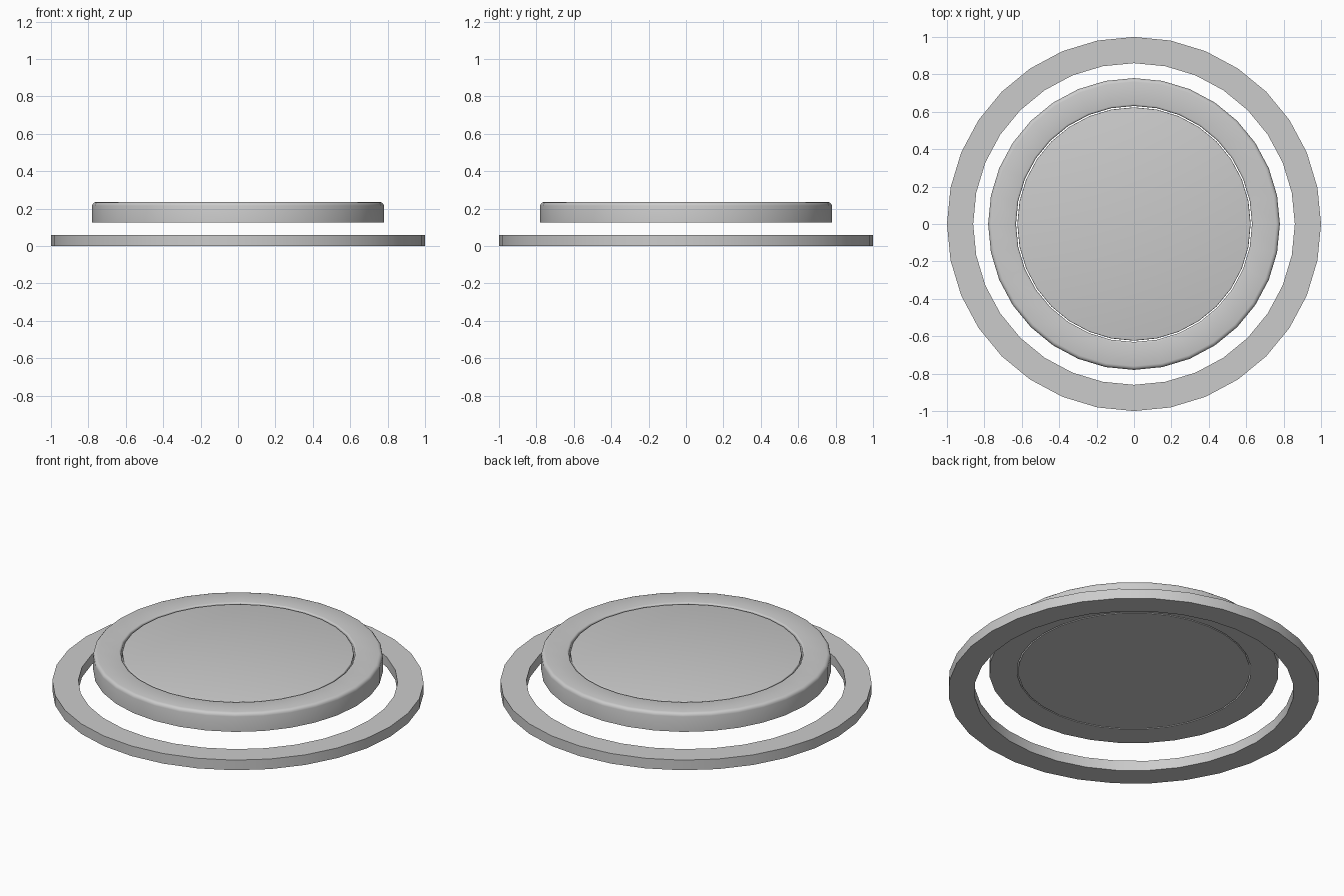
import bpy
import bmesh
import math

cube = bpy.data.objects.get("Cube")
if cube:
    bpy.data.objects.remove(cube, do_unlink=True)

SIDES = 32

grey = bpy.data.materials.new("light grey")
grey.use_nodes = True
grey.diffuse_color = (0.6, 0.6, 0.6, 1)
grey.node_tree.nodes["Principled BSDF"].inputs["Base Color"].default_value = (0.6, 0.6, 0.6, 1)


def lathe(name, profile, closed):
    """Spin an (r, z) profile around z; open profiles get flat caps."""
    bm = bmesh.new()
    rings = []
    for r, z in profile:
        angles = [2 * math.pi * i / SIDES for i in range(SIDES)]
        rings.append([bm.verts.new((r * math.cos(a), r * math.sin(a), z)) for a in angles])
    pairs = list(zip(rings, rings[1:]))
    if closed:
        pairs.append((rings[-1], rings[0]))
    else:
        bm.faces.new(rings[0])
        bm.faces.new(rings[-1])
    for low, high in pairs:
        for i in range(SIDES):
            j = (i + 1) % SIDES
            bm.faces.new((low[i], low[j], high[j], high[i]))
    bmesh.ops.recalc_face_normals(bm, faces=bm.faces)
    mesh = bpy.data.meshes.new(name)
    bm.to_mesh(mesh)
    bm.free()
    mesh.materials.append(grey)
    obj = bpy.data.objects.new(name, mesh)
    bpy.context.collection.objects.link(obj)
    bpy.ops.object.select_all(action='DESELECT')
    obj.select_set(True)
    bpy.context.view_layer.objects.active = obj
    bpy.ops.object.shade_smooth_by_angle(angle=math.radians(35))
    return obj


def rounded(r, z, size, inward, steps=3):
    """Quarter-round corner from the wall at radius r to the top at height z."""
    arc = [math.pi / 2 * i / steps for i in range(steps + 1)]
    return [(r + inward * size * (1 - math.cos(a)), z - size * (1 - math.sin(a))) for a in arc]


# Flat ring lying on the ground
lathe("ground_ring", [(0.86, 0), (1, 0), (1, 0.06), (0.86, 0.06)], True)

# Raised rim with softened top edges
outer_edge = rounded(0.78, 0.235, 0.02, -1)
inner_edge = rounded(0.631, 0.235, 0.01, 1)
lathe("raised_rim", [(0.631, 0.125), (0.78, 0.125)] + outer_edge + inner_edge[::-1], True)

# Round plate inside the rim
lathe("centre_plate", [(0.624, 0.125)] + rounded(0.624, 0.231, 0.005, -1), False)
